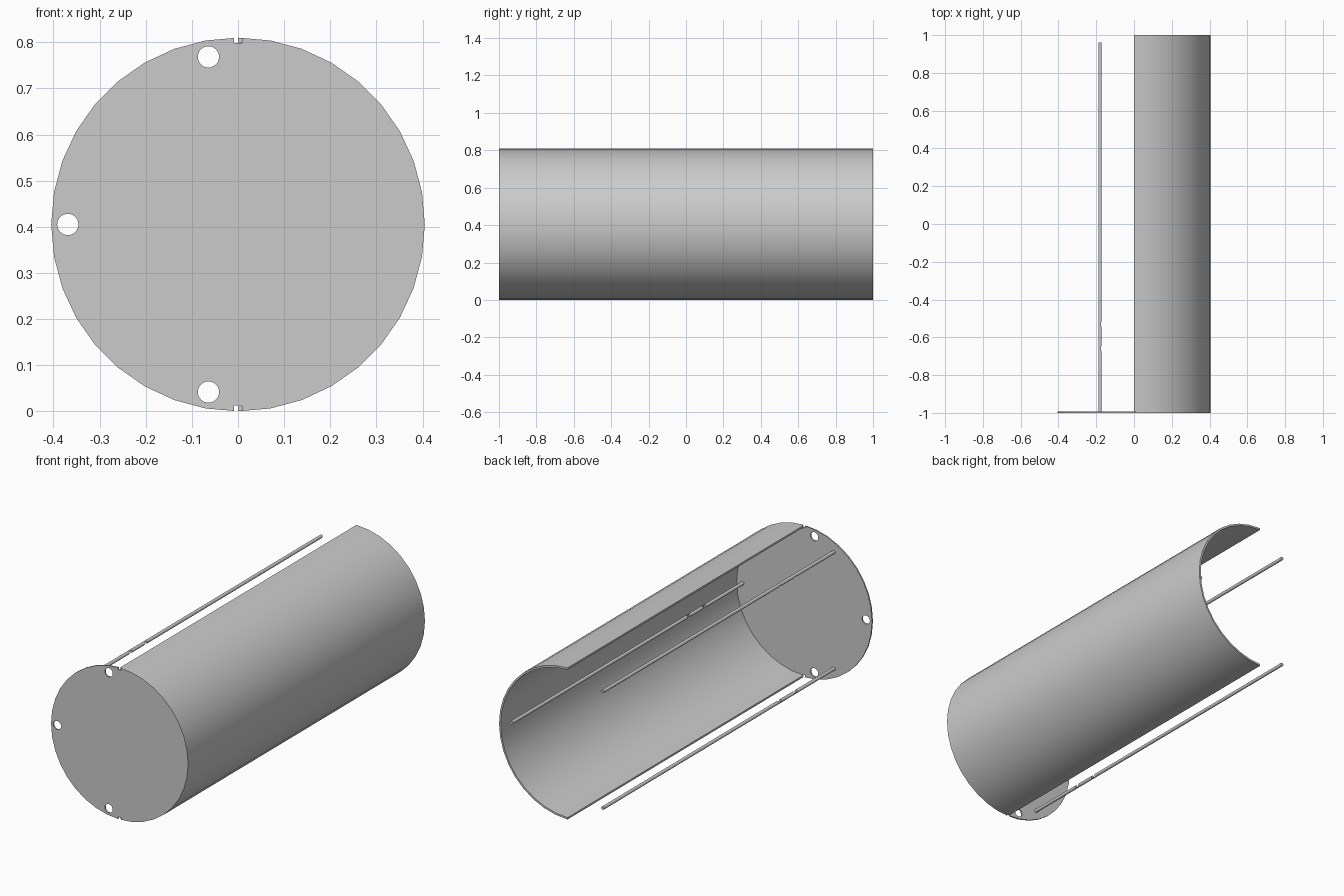
import bpy, bmesh, math
from mathutils import Matrix, Vector

cube = bpy.data.objects.get("Cube")
if cube:
    bpy.data.objects.remove(cube, do_unlink=True)

R = 0.405          # drum radius, also its axis height
WALL = 0.01
PLATE = 0.008
ROD_RING = 0.36
HOLE_RING = 0.369
SEGMENTS = 36

grey = bpy.data.materials.new("light grey")
grey.use_nodes = True
colour = (0.6, 0.6, 0.6, 1)
grey.diffuse_color = colour
grey.node_tree.nodes["Principled BSDF"].inputs["Base Color"].default_value = colour


def make(name, bm):
    mesh = bpy.data.meshes.new(name)
    bmesh.ops.recalc_face_normals(bm, faces=bm.faces)
    bm.to_mesh(mesh)
    bm.free()
    obj = bpy.data.objects.new(name, mesh)
    bpy.context.collection.objects.link(obj)
    mesh.materials.append(grey)
    return obj


def select(obj):
    bpy.ops.object.select_all(action='DESELECT')
    obj.select_set(True)
    bpy.context.view_layer.objects.active = obj


def cylinder(name, x, z, radius, y0, y1, sides):
    bm = bmesh.new()
    place = Matrix.Translation((x, (y0 + y1) / 2, z)) @ Matrix.Rotation(math.pi / 2, 4, 'X')
    bmesh.ops.create_cone(bm, cap_ends=True, segments=sides, radius1=radius,
                          radius2=radius, depth=y1 - y0, matrix=place)
    return make(name, bm)


def box(name, centre, size):
    bm = bmesh.new()
    bmesh.ops.create_cube(bm, size=1, matrix=Matrix.Translation(centre) @ Matrix.Diagonal((*size, 1)))
    return make(name, bm)


def cut(obj, cutters):
    for cutter in cutters:
        mod = obj.modifiers.new("cut", 'BOOLEAN')
        mod.operation = 'DIFFERENCE'
        mod.solver = 'EXACT'
        mod.object = cutter
        select(obj)
        bpy.ops.object.modifier_apply(modifier=mod.name)
        bpy.data.objects.remove(cutter, do_unlink=True)


def smooth(obj):
    select(obj)
    bpy.ops.object.shade_smooth_by_angle(angle=math.radians(35))


# Half drum shell: a C-shaped section pushed along y
bm = bmesh.new()
half = SEGMENTS // 2
angles = [math.pi * (i / half - 0.5) for i in range(half + 1)]
rings = []
for y in (-1 + PLATE, 1):
    for r in (R, R - WALL):
        rings.append([bm.verts.new((r * math.cos(a), y, R + r * math.sin(a))) for a in angles])
front_out, front_in, back_out, back_in = rings
loop = [front_out, front_in, back_in, back_out]
for a, b in zip(loop, loop[1:] + loop[:1]):
    for i in range(half):
        bm.faces.new((a[i], a[i + 1], b[i + 1], b[i]))
for end in (0, half):
    bm.faces.new([ring[end] for ring in loop])
smooth(make("half_shell", bm))

# Front end plate with three round holes and two small rim notches
plate = cylinder("end_plate", 0, R, R, -1, -1 + PLATE, SEGMENTS)
cutters = []
for degrees in (100, 180, 260):
    a = math.radians(degrees)
    cutters.append(cylinder("hole_cutter", HOLE_RING * math.cos(a), R + HOLE_RING * math.sin(a),
                            0.023, -1.1, -0.9, 32))
for z in (0, 2 * R):
    cutters.append(box("notch_cutter", (0, -1, z), (0.018, 0.1, 0.024)))
cut(plate, cutters)
smooth(plate)

# Three long rods spaced evenly round the axis, each with two inward grooves
for name, degrees in (("side_rod", 0), ("upper_rod", 120), ("lower_rod", 240)):
    rod = cylinder(name, ROD_RING, 0, 0.009, -1 + PLATE, 0.96, 16)
    cut(rod, [box("groove_cutter", (ROD_RING - 0.016, y, 0), (0.04, 0.024, 0.05))
              for y in (-0.66, -0.53)])
    rod.data.transform(Matrix.Translation((0, 0, R)) @ Matrix.Rotation(-math.radians(degrees), 4, 'Y'))
    smooth(rod)
